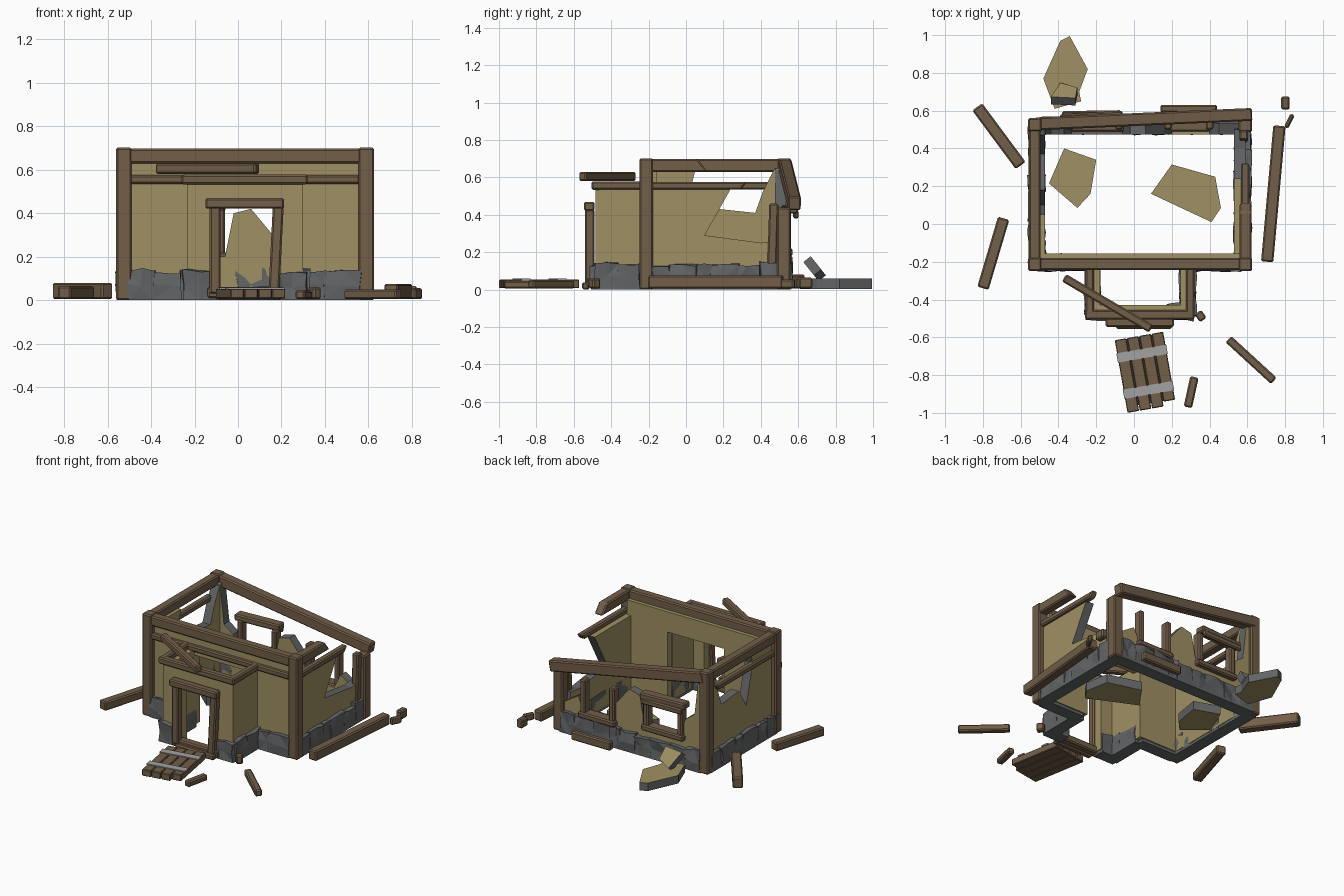
import bpy, bmesh, math, random
from mathutils import Vector, Matrix

random.seed(7)
cube = bpy.data.objects.get("Cube")
if cube:
    bpy.data.objects.remove(cube, do_unlink=True)


def material(name, rgb):
    m = bpy.data.materials.new(name)
    m.use_nodes = True
    m.diffuse_color = (*rgb, 1)
    m.node_tree.nodes["Principled BSDF"].inputs["Base Color"].default_value = (*rgb, 1)
    return m


WOOD = material("brown_wood", (0.168, 0.112, 0.066))
PLASTER = material("tan_plaster", (0.35, 0.28, 0.125))
STONE = material("grey_stone", (0.125, 0.128, 0.132))
IRON = material("pale_iron", (0.36, 0.36, 0.36))


def make(name, bm, mats, matrix=Matrix()):
    bmesh.ops.recalc_face_normals(bm, faces=bm.faces[:])
    mesh = bpy.data.meshes.new(name)
    bm.to_mesh(mesh)
    bm.free()
    for m in mats:
        mesh.materials.append(m)
    ob = bpy.data.objects.new(name, mesh)
    ob.matrix_world = matrix
    bpy.context.collection.objects.link(ob)
    return ob


def beam(name, a, b, w=0.06, h=0.06, cut=0.0, mat=WOOD, bevel=0.008):
    """Chamfered timber from a to b; cut slants the far end."""
    a, b = Vector(a), Vector(b)
    d = b - a
    bm = bmesh.new()
    bmesh.ops.create_cube(bm, size=1)
    for v in bm.verts:
        v.co = Vector((v.co.x * d.length, v.co.y * w, v.co.z * h))
        if v.co.x > 0:
            v.co.x += v.co.z * cut
    if bevel:
        bmesh.ops.bevel(bm, geom=bm.edges[:], offset=bevel, segments=1, affect='EDGES')
    rot = d.to_track_quat('X', 'Z' if abs(d.z) < d.length * 0.9 else 'Y')
    return make(name, bm, [mat], Matrix.Translation((a + b) / 2) @ rot.to_matrix().to_4x4())


def plate(name, outline, depth, matrix):
    """Extruded outline in local xy; broken (slanted) edges show the grey core."""
    bm = bmesh.new()
    face = bm.faces.new([bm.verts.new((x, y, 0)) for x, y in outline])
    out = bmesh.ops.extrude_face_region(bm, geom=[face])
    bmesh.ops.translate(bm, vec=(0, 0, depth),
                        verts=[g for g in out["geom"] if isinstance(g, bmesh.types.BMVert)])
    bmesh.ops.recalc_face_normals(bm, faces=bm.faces[:])
    for f in bm.faces:
        f.material_index = int(max(abs(c) for c in f.normal) < 0.9999)
    return make(name, bm, [PLASTER, STONE], matrix)


def wall_x(name, outline, y, depth=0.06):
    # wall running along x, from y to y + depth
    return plate(name, outline, -depth, Matrix.Translation((0, y, 0)) @ Matrix.Rotation(math.pi / 2, 4, 'X'))


def wall_y(name, outline, x, depth=0.06):
    # wall running along y, from x to x + depth
    m = Matrix(((0, 0, 1, x), (1, 0, 0, 0), (0, 1, 0, 0), (0, 0, 0, 1)))
    return plate(name, outline, depth, m)


# Plaster walls
B = 0.02
wall_x("front_wall", [(-.5, B), (-.18, B), (-.18, .5), (.25, .5), (.25, B), (.56, B), (.56, .64), (-.5, .64)], -.215)
wall_y("left_side_wall", [(-.2, B), (.52, B), (.52, .66), (.47, .64), (.41, .52), (.37, .41), (.18, .43),
                          (.1, .3), (.03, .56), (.05, .64), (-.2, .64)], -.53)
wall_y("right_side_wall", [(-.2, B), (.52, B), (.5, .26), (.4, .25), (.1, .29), (.24, .54), (-.2, .54)], .53)
wall_x("back_wall", [(-.5, B), (.57, B), (.56, .2), (.45, .27), (.4, .17), (.2, .17), (.16, .3), (.06, .42),
                     (-.02, .4), (-.06, .2), (-.33, .21), (-.37, .33), (-.44, .38), (-.47, .64), (-.5, .65)], .475)
wall_x("porch_front_wall", [(-.235, B), (-.09, B), (-.09, .43), (.165, .43), (.165, B), (.3, B),
                            (.3, .54), (-.235, .54)], -.485, .055)
for side, x in (("left", -.235), ("right", .245)):
    wall_y("porch_wall_" + side, [(-.45, B), (-.2, B), (-.2, .54), (-.45, .54)], x, .055)


# Rough stone footing
def footing(name, a, b, depth=0.085):
    a, b = Vector((*a, 0)), Vector((*b, 0))
    d = b - a
    count = max(1, round(d.length / 0.12))
    bm = bmesh.new()
    rot = Matrix.Rotation(math.atan2(d.y, d.x), 4, 'Z')
    cuts = [0] + [(i + random.uniform(-.25, .25)) / count for i in range(1, count)] + [1]
    for s, e in zip(cuts, cuts[1:]):
        top = random.uniform(.125, .145)
        mid = a.lerp(b, (s + e) / 2)
        size = Matrix.Diagonal(((e - s) * d.length + .004, depth, top, 1))
        bmesh.ops.create_cube(bm, size=1, matrix=Matrix.Translation(mid + Vector((0, 0, top / 2))) @ rot @ size)
    bmesh.ops.subdivide_edges(bm, edges=bm.edges[:], cuts=1, use_grid_fill=True)
    for v in bm.verts:
        if v.co.z > .01:
            v.co += Vector([random.uniform(-.009, .009) for _ in range(3)])
    bmesh.ops.triangulate(bm, faces=bm.faces[:])
    make(name, bm, [STONE])


footing("footing_left", (-.515, -.2), (-.515, .52))
footing("footing_right", (.575, -.2), (.575, .52))
footing("footing_back", (-.5, .52), (.57, .52))
footing("footing_front_left", (-.5, -.205), (-.21, -.205))
footing("footing_front_right", (.28, -.205), (.56, -.205))
footing("footing_porch_left", (-.22, -.48), (-.22, -.2))
footing("footing_porch_right", (.285, -.48), (.285, -.2))
footing("footing_porch_front_left", (-.25, -.465), (-.1, -.465))
footing("footing_porch_front_right", (.18, -.465), (.315, -.465))

# Corner posts, the back right one snapped short
for name, x, y, top in (("front_left", -.525, -.212, .702), ("front_right", .59, -.212, .702),
                        ("back_left", -.525, .525, .702), ("back_right", .59, .522, .44)):
    beam("corner_post_" + name, (x, y, 0), (x, y, top), .072, .072)

# Top plates
beam("top_beam_front", (-.5, -.212, .663), (.57, -.212, .663), .062, .068)
beam("top_beam_left", (-.525, -.2, .663), (-.525, .5, .663), .062, .068)
beam("top_beam_right_broken", (.59, -.2, .663), (.59, .09, .663), .062, .068, -.8)
beam("top_beam_back_fallen", (-.52, .53, .66), (.62, .58, .46), .068, .075)

# Middle rails
beam("rail_front", (-.5, -.222, .555), (.56, -.222, .555), .04, .04)
beam("rail_left", (-.53, -.2, .555), (-.53, .44, .555), .045, .04, .6)
beam("rail_right_broken", (.588, -.2, .555), (.588, .31, .555), .045, .04, .8)
beam("right_rail_strut", (.58, .46, .13), (.58, .47, .46), .05, .045)

# Porch beams
beam("porch_beam_front", (-.26, -.48, .555), (.32, -.48, .555), .05, .045)
for side, x in (("left", -.235), ("right", .298)):
    beam("porch_beam_" + side, (x, -.505, .556), (x, -.23, .556), .045, .044)

# Door frame
beam("door_post_left", (-.105, -.515, .03), (-.105, -.515, .43), .05, .05)
beam("door_post_right", (.165, -.515, .03), (.185, -.515, .43), .05, .05)
beam("door_header", (-.15, -.517, .445), (.212, -.517, .445), .055, .048)
beam("door_sill", (-.14, -.5, .035), (.21, -.5, .035), .06, .05)
beam("door_step", (-.095, -.535, .02), (.2, -.535, .02), .04, .038)

# Window frames in the back wall
for i, (x0, x1, low, high) in enumerate(((-.34, -.08, .2, .42), (.18, .4, .16, .4))):
    for x in (x0, x1):
        beam(f"window_{i}_jamb", (x, .53, low), (x, .53, high), .04, .06)
    beam(f"window_{i}_sill", (x0 - .03, .53, low), (x1 + .03, .53, low), .08, .04)
beam("window_0_header", (-.39, .545, .43), (-.06, .565, .43), .07, .045)
beam("window_0_plank", (-.38, .585, .4), (-.07, .59, .4), .025, .04)

# Fallen door, in its own frame
hinge = Matrix.Translation((.06, -.785, 0)) @ Matrix.Rotation(math.radians(10), 4, 'Z')
for i in range(4):
    x = -.099 + i * .066
    low = -.17 if i == 3 else -.195
    p = beam("door_plank", (x, low, .03), (x, .195, .03), .062, .045, bevel=.004)
    p.matrix_world = hinge @ p.matrix_world
backing = beam("door_backing", (0, -.165, .02), (0, .19, .02), .25, .02, bevel=0)
backing.matrix_world = hinge @ backing.matrix_world
for y in (-.095, .1):
    band = beam("door_band", (-.134, y, .054), (.134, y, .054), .05, .009, mat=IRON, bevel=0)
    band.matrix_world = hinge @ band.matrix_world

# Scattered timbers
for name, a, b, w, h in (
        ("log_back_left", (-.83, .62), (-.6, .31), .065, .075),
        ("log_front_left", (-.69, .03), (-.8, -.34), .062, .06),
        ("log_right", (.77, .52), (.705, -.2), .065, .07),
        ("log_front_right", (.5, -.61), (.74, -.83), .045, .045),
        ("log_by_door", (.32, -.81), (.285, -.97), .045, .04),
        ("log_behind", (.14, .61), (.44, .61), .04, .06),
        ("block_porch", (.335, -.5), (.37, -.475), .05, .055),
        ("block_back", (.802, .605), (.802, .675), .045, .06),
        ("splinter_back", (.805, .51), (.84, .58), .025, .05)):
    beam(name, (*a, h / 2 + .005), (*b, h / 2 + .005), w, h)
beam("fallen_porch_rafter", (-.37, -.285, .605), (.09, -.555, .605), .045, .048)

# Broken plaster slabs
flat = Matrix.Translation
plate("slab_inside_left", [(-.37, .4), (-.2, .34), (-.23, .16), (-.3, .085), (-.45, .215)], .06, flat((0, 0, .005)))
plate("slab_inside_right", [(.2, .315), (.43, .25), (.46, .085), (.41, .01), (.09, .16)], .06, flat((0, 0, .005)))
plate("slab_outside", [(-.34, .995), (-.39, .97), (-.48, .77), (-.42, .61), (-.28, .65), (-.29, .7), (-.245, .82)],
      .055, flat((0, 0, .004)))
plate("slab_chunk", [(-.07, -.05), (.06, -.06), (.07, .03), (-.02, .07)], .05,
      flat((-.37, .665, .1)) @ Matrix.Rotation(-.9, 4, 'X'))
